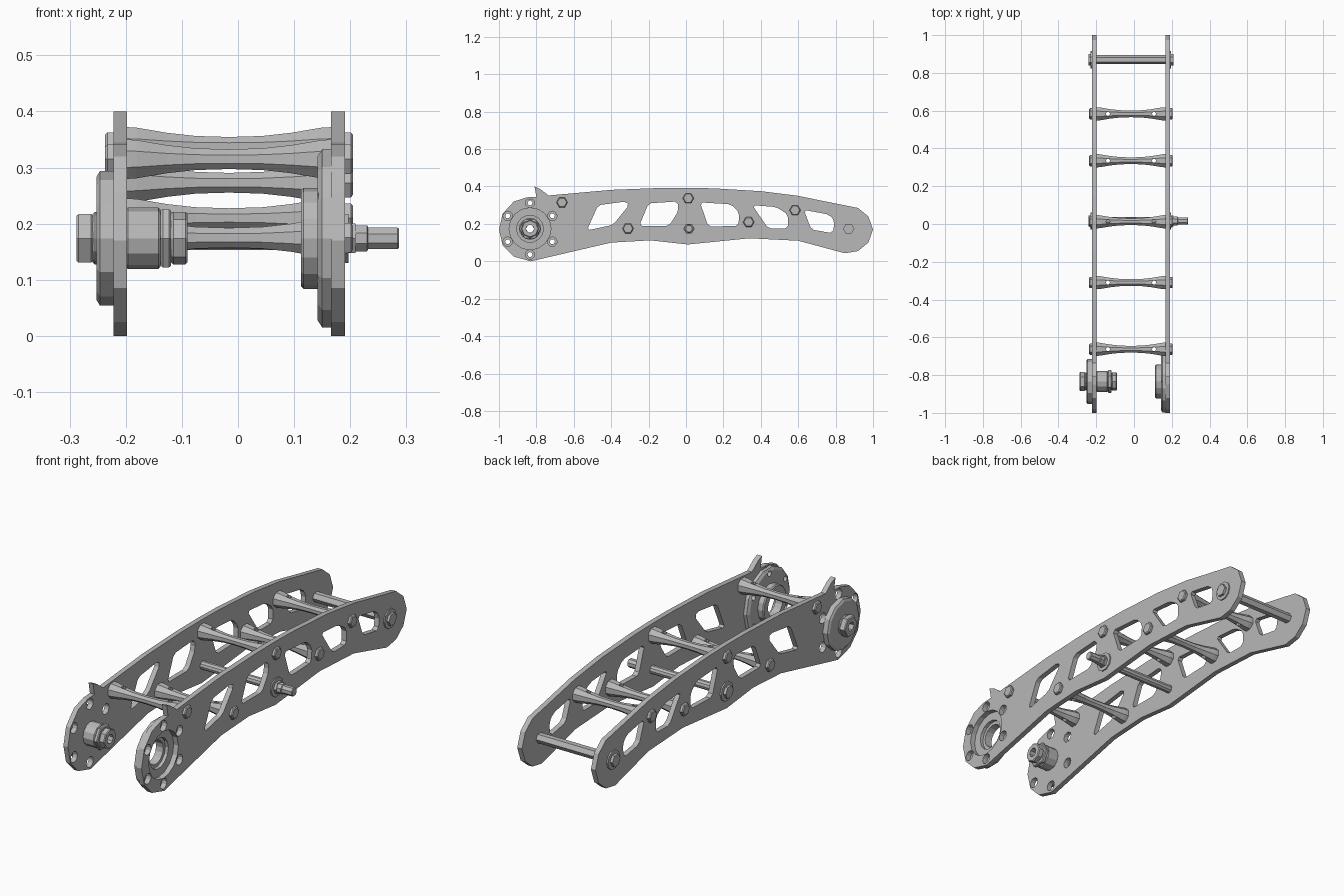
import bpy, bmesh, math
from mathutils import Vector

cube = bpy.data.objects.get("Cube")
if cube:
    bpy.data.objects.remove(cube, do_unlink=True)

GREY = (0.48, 0.48, 0.48, 1)
steel = bpy.data.materials.new("grey metal")
steel.use_nodes = True
steel.diffuse_color = GREY
steel.node_tree.nodes["Principled BSDF"].inputs["Base Color"].default_value = GREY

MID = -0.016                       # middle of the gap between the plates
HUB = (-0.834, 0.174)              # pivot centre (y, z)
LEFT, RIGHT = (0.166, 0.191), (-0.222, -0.198)


def finish(bm, name):
    bmesh.ops.recalc_face_normals(bm, faces=bm.faces)
    mesh = bpy.data.meshes.new(name)
    bm.to_mesh(mesh)
    bm.free()
    mesh.materials.append(steel)
    ob = bpy.data.objects.new(name, mesh)
    bpy.context.collection.objects.link(ob)
    return ob


def add_lathe(bm, profile, centre, sides, ring=False, turn=0.0):
    """Turn (x, radius) points about an axis along x; ring closes the profile."""
    rows = []
    for x, r in profile:
        angles = [turn + math.tau * i / sides for i in range(sides)]
        rows.append([bm.verts.new((x, centre[0] + r * math.cos(a), centre[1] + r * math.sin(a)))
                     for a in angles])
    pairs = list(zip(rows, rows[1:]))
    if ring:
        pairs.append((rows[-1], rows[0]))
    else:
        bm.faces.new(rows[0])
        bm.faces.new(rows[-1])
    for a, b in pairs:
        for i in range(sides):
            j = (i + 1) % sides
            bm.faces.new((a[i], a[j], b[j], b[i]))


def lathe(name, profile, centre, sides, ring=False, turn=0.0):
    bm = bmesh.new()
    add_lathe(bm, profile, centre, sides, ring, turn)
    return finish(bm, name)


def add_prism(bm, points, x0, x1):
    a = [bm.verts.new((x0, y, z)) for y, z in points]
    b = [bm.verts.new((x1, y, z)) for y, z in points]
    bm.faces.new(a)
    bm.faces.new(b)
    for i in range(len(a)):
        j = (i + 1) % len(a)
        bm.faces.new((a[i], a[j], b[j], b[i]))


def chamfer(points, cut=0.014):
    out, n = [], len(points)
    for i in range(n):
        p = Vector(points[i])
        for q in (points[i - 1], points[(i + 1) % n]):
            d = Vector(q) - p
            out.append(tuple(p + d.normalized() * min(cut, d.length * 0.4)))
    return out


def carve(ob, bm):
    cutter = finish(bm, "cutter")
    cutter.hide_render = True
    mod = ob.modifiers.new("holes", "BOOLEAN")
    mod.operation, mod.solver, mod.object = "DIFFERENCE", "EXACT", cutter
    bpy.context.view_layer.objects.active = ob
    bpy.ops.object.modifier_apply(modifier=mod.name)
    bpy.data.objects.remove(cutter, do_unlink=True)


def add_bolt_circle(bm, x0, x1, radius):
    for i in range(6):
        a = math.pi / 6 + i * math.pi / 3
        spot = (HUB[0] + 0.138 * math.cos(a), HUB[1] + 0.138 * math.sin(a))
        add_lathe(bm, [(x0, radius), (x1, radius)], spot, 12)


# Side plates: curved outline with a spur, truss windows and pivot holes
outline = [(-1, .17), (-.98, .255), (-.92, .32), (-.85, .342), (-.80, .345), (-.81, .40),
           (-.78, .387), (-.735, .352), (-.4, .382), (-.14, .392), (.01, .393), (.15, .39),
           (.4, .375), (.6, .35), (.77, .315), (.92, .285), (.975, .24), (1, .17),
           (.975, .10), (.92, .055), (.85, .043), (.6, .11), (.34, .123), (.01, .09),
           (-.19, .112), (-.4, .10), (-.83, .0), (-.92, .025), (-.98, .085)]
windows = [
    [(-.53, .165), (-.47, .30), (-.32, .32), (-.305, .30), (-.39, .195)],
    [(-.25, .19), (-.2, .31), (-.045, .32), (-.04, .27), (-.09, .19)],
    [(.075, .315), (.24, .305), (.285, .26), (.28, .19), (.12, .185)],
    [(.355, .30), (.485, .29), (.545, .25), (.545, .175), (.44, .175)],
    [(.63, .275), (.765, .25), (.795, .215), (.785, .15), (.67, .17)],
]
for name, (x0, x1), bore in (("left_side_plate", LEFT, 0.112), ("right_side_plate", RIGHT, 0.04)):
    bm = bmesh.new()
    add_prism(bm, outline, x0, x1)
    plate = finish(bm, name)
    cut = bmesh.new()
    for w in windows:
        add_prism(cut, chamfer(w), x0 - 0.02, x1 + 0.02)
    add_bolt_circle(cut, x0 - 0.02, x1 + 0.02, 0.025)
    add_lathe(cut, [(x0 - 0.02, bore), (x1 + 0.02, bore)], HUB, 16)
    carve(plate, cut)

# Waisted spacers between the plates, cross-drilled, with hex bolt heads outside
spacers = [(-.663, .315), (-.31, .175), (.012, .337), (.335, .21), (.583, .273)]
waist = [(-.182, .038), (-.165, .037), (-.11, .027), (-.06, .021), (0, .019),
         (.06, .021), (.11, .027), (.165, .037), (.182, .038)]
for i, spot in enumerate(spacers, 1):
    spacer = lathe(f"spacer_{i}", [(MID + x, r) for x, r in waist], spot, 8, turn=math.pi / 8)
    cut = bmesh.new()
    for side in (-1, 1):
        res = bmesh.ops.create_cone(cut, cap_ends=True, segments=8, radius1=0.011,
                                    radius2=0.011, depth=0.12)
        bmesh.ops.translate(cut, verts=res["verts"], vec=(MID + side * 0.122, *spot))
    carve(spacer, cut)
    lathe(f"left_bolt_head_{i}", [(.19, .03), (.201, .03), (.205, .025)], spot, 6)
    lathe(f"right_bolt_head_{i}", [(-.221, .03), (-.233, .03), (-.237, .025)], spot, 6)

# Straight end rod and centre shaft, both with washers and hex heads
END, CENTRE = (.87, .174), (.016, .174)
lathe("end_rod", [(-.2, .024), (.168, .024)], END, 6)
lathe("centre_shaft", [(-.2, .02), (.168, .02)], CENTRE, 10)
for name, spot in (("end", END), ("centre", CENTRE)):
    lathe(f"{name}_left_washer", [(.19, .046), (.197, .046)], spot, 10)
    lathe(f"{name}_right_washer", [(-.221, .046), (-.229, .046)], spot, 10)
    lathe(f"{name}_left_head", [(.196, .03), (.209, .03)], spot, 6)
    lathe(f"{name}_right_head", [(-.228, .03), (-.242, .03)], spot, 6)
lathe("drive_stub", [(.2, .025), (.23, .025), (.232, .021), (.284, .021), (.287, .018)],
      CENTRE, 8, turn=math.pi / 8)

# Left pivot: stepped bearing housing on the inner face of the plate
flange = lathe("left_bearing_flange",
               [(.166, .163), (.15, .163), (.142, .15), (.142, .072), (.166, .072)],
               HUB, 14, ring=True)
cut = bmesh.new()
add_bolt_circle(cut, .12, .19, .013)
carve(flange, cut)
lathe("left_bearing_ring",
      [(.15, .09), (.117, .09), (.112, .085), (.112, .056), (.15, .056)],
      HUB, 16, ring=True)

# Right pivot: outer flange, hex nut and hollow spindle pointing inward
flange = lathe("right_outer_flange",
               [(-.222, .12), (-.246, .12), (-.252, .11), (-.252, .04), (-.222, .04)],
               HUB, 12, ring=True)
cut = bmesh.new()
add_bolt_circle(cut, -.27, -.2, .013)
carve(flange, cut)
BORE = .022


def tube(name, x0, x1, radius, sides, edge=.004):
    lathe(name, [(x0, BORE), (x0, radius - edge), (x0 + edge, radius),
                 (x1 - edge, radius), (x1, radius - edge), (x1, BORE)],
          HUB, sides, ring=True)


tube("outer_nut", -.288, -.258, .05, 6)
tube("outer_nut_collar", -.259, -.2, .047, 12)
tube("spindle_sleeve", -.2, -.138, .055, 12)
tube("spindle_lock_nut", -.138, -.119, .06, 6)
tube("spindle_end", -.119, -.09, .047, 8)
